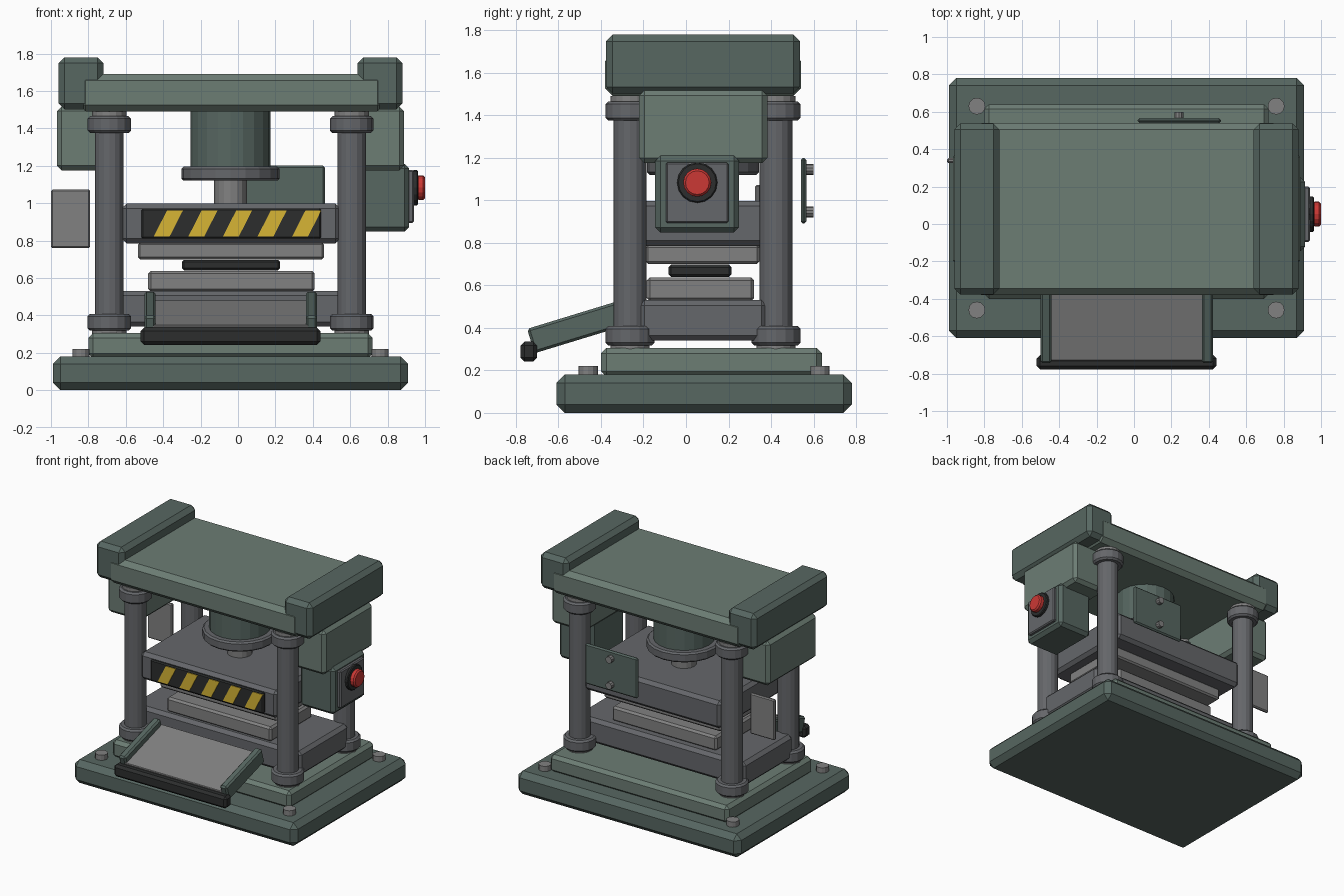
import bpy, bmesh
from math import radians, cos, sin
from mathutils import Matrix, Vector

if "Cube" in bpy.data.objects:
    bpy.data.objects.remove(bpy.data.objects["Cube"])

CX, CY = -0.04, 0.08   # machine axis in plan


def mat(name, r, g, b):
    m = bpy.data.materials.new(name)
    m.diffuse_color = (r, g, b, 1)
    m.use_nodes = True
    m.node_tree.nodes["Principled BSDF"].inputs["Base Color"].default_value = m.diffuse_color
    return m


GREEN = mat("dark_green", 0.095, 0.135, 0.12)
LIGHT = mat("light_green", 0.15, 0.205, 0.175)
STEEL = mat("steel", 0.13, 0.135, 0.145)
PALE = mat("pale_steel", 0.22, 0.22, 0.22)
BLACK = mat("black", 0.025, 0.027, 0.027)
RED = mat("red", 0.6, 0.04, 0.035)
YELLOW = mat("yellow", 0.68, 0.46, 0.035)


def finish(name, bm, loc, material, bevel):
    bmesh.ops.recalc_face_normals(bm, faces=bm.faces)
    me = bpy.data.meshes.new(name)
    bm.to_mesh(me)
    bm.free()
    ob = bpy.data.objects.new(name, me)
    bpy.context.collection.objects.link(ob)
    ob.location = loc
    me.materials.append(material)
    if bevel:
        mod = ob.modifiers.new("bevel", 'BEVEL')
        mod.width, mod.segments = bevel, 1
        mod.limit_method, mod.angle_limit = 'ANGLE', radians(50)
    return ob


def box(name, x, y, z, material, bevel=0.015):
    """Chamfered box from (min, max) pairs."""
    bm = bmesh.new()
    bmesh.ops.create_cube(bm, size=1)
    bmesh.ops.scale(bm, verts=bm.verts, vec=[a[1] - a[0] for a in (x, y, z)])
    return finish(name, bm, [sum(a) / 2 for a in (x, y, z)], material, bevel)


def cyl(name, start, axis, length, r, material, sides=16, bevel=0.0):
    """Cylinder running from start along a unit axis."""
    bm = bmesh.new()
    bmesh.ops.create_cone(bm, cap_ends=True, segments=sides, radius1=r, radius2=r, depth=length)
    axis = Vector(axis)
    rot = Vector((0, 0, 1)).rotation_difference(axis).to_matrix()
    bmesh.ops.rotate(bm, verts=bm.verts, matrix=rot)
    return finish(name, bm, Vector(start) + axis * length / 2, material, bevel)


Z = (0, 0, 1)

# Base plates and anchor bolts
box("base_plate", (-0.99, 0.91), (-0.61, 0.78), (0, 0.18), GREEN, 0.04)
box("base_step", (-0.80, 0.72), (-0.40, 0.64), (0.17, 0.305), LIGHT, 0.025)
for i in (-1, 1):
    for j in (-1, 1):
        cyl("anchor_bolt", (CX + 0.8 * i, 0.085 + 0.545 * j, 0.17), Z, 0.05, 0.045, PALE, 12)

# Four guide columns with collars and end rings
for i in (-1, 1):
    for j in (-1, 1):
        x, y = CX + 0.648 * i, CY + 0.343 * j
        cyl("guide_column", (x, y, 0.29), Z, 1.22, 0.077, STEEL)
        cyl("lower_ring", (x, y, 0.30), Z, 0.03, 0.092, PALE)
        cyl("lower_collar", (x, y, 0.318), Z, 0.09, 0.116, STEEL, 16, 0.013)
        cyl("upper_collar", (x, y, 1.375), Z, 0.09, 0.116, STEEL, 16, 0.013)
        cyl("upper_ring", (x, y, 1.46), Z, 0.03, 0.092, PALE)

# Bed and die stack
box("bed", (-0.76, 0.68), (-0.22, 0.38), (0.34, 0.53), STEEL, 0.025)
box("lower_die", (-0.48, 0.41), (-0.185, 0.32), (0.525, 0.638), PALE, 0.015)
box("die_pad", (-0.30, 0.225), (-0.083, 0.215), (0.64, 0.697), BLACK, 0.012)
box("upper_die", (-0.535, 0.46), (-0.19, 0.345), (0.70, 0.79), PALE, 0.012)
box("ram_block", (-0.62, 0.545), (-0.31, 0.47), (0.785, 0.997), STEEL, 0.025)

# Hazard panel with slanted stripes
box("hazard_panel", (-0.515, 0.445), (-0.33, -0.30), (0.81, 0.972), BLACK, 0.008)
for i in range(5):
    bm = bmesh.new()
    x = -0.45 + 0.185 * i
    vs = [bm.verts.new((x + a, 0, b)) for a, b in ((0, 0.823), (0.085, 0.823), (0.155, 0.96), (0.07, 0.96))]
    f = bm.faces.new(vs)
    ext = bmesh.ops.extrude_face_region(bm, geom=[f])["geom"]
    bmesh.ops.translate(bm, verts=[v for v in ext if isinstance(v, bmesh.types.BMVert)], vec=(0, 0.01, 0))
    finish("hazard_stripe", bm, (0, -0.335, 0), YELLOW, 0)

# Hydraulic cylinder
cyl("piston_rod", (CX, CY, 0.98), Z, 0.16, 0.088, PALE)
cyl("cylinder_flange", (CX, CY, 1.12), Z, 0.075, 0.263, STEEL, 20, 0.012)
cyl("cylinder_body", (CX, CY, 1.18), Z, 0.33, 0.215, GREEN, 20)

# Top beam, end caps and hanging side boxes
box("top_beam", (-0.85, 0.78), (-0.38, 0.54), (1.49, 1.69), LIGHT, 0.035)
for s in (-1, 1):
    def side(a, b):
        return tuple(sorted((CX + s * a, CX + s * b)))
    box("beam_end_cap", side(0.68, 0.92), (-0.377, 0.537), (1.502, 1.78), GREEN, 0.032)
    box("side_box", side(0.63, 0.928), (-0.22, 0.383), (1.175, 1.517), LIGHT, 0.025)

# Control box with stop button
box("control_box", (0.62, 0.915), (-0.145, 0.25), (0.848, 1.21), GREEN, 0.025)
box("control_panel", (0.90, 0.94), (-0.095, 0.20), (0.893, 1.178), STEEL, 0.008)
cyl("button_bezel", (0.935, 0.053, 1.083), (1, 0, 0), 0.027, 0.095, BLACK, 16, 0.006)
cyl("stop_button", (0.955, 0.053, 1.083), (1, 0, 0), 0.045, 0.066, RED, 16, 0.01)

# Thin left plate and rear access panel with knobs
box("left_plate", (-1.0, -0.79), (0.325, 0.352), (0.76, 1.072), PALE, 0.008)
box("rear_panel", (0.02, 0.465), (0.54, 0.566), (0.89, 1.2), GREEN, 0.01)
for z in (0.945, 1.145):
    cyl("panel_knob", (0.24, 0.56, z), (0, 1, 0), 0.04, 0.026, PALE, 10)

# Sloping feed tray, side rails and front lip
tray = [box("tray_plate", (-0.46, 0.38), (-0.74, -0.28), (0.38, 0.415), PALE, 0.005),
        box("tray_rail", (-0.50, -0.44), (-0.74, -0.28), (0.345, 0.465), GREEN, 0.012),
        box("tray_rail", (0.363, 0.423), (-0.74, -0.28), (0.345, 0.465), GREEN, 0.012)]
pivot = Vector((0, -0.51, 0.405))
rot = Matrix.Rotation(radians(17), 3, 'X')
for ob in tray:
    ob.location = pivot + rot @ (ob.location - pivot)
    ob.rotation_euler.x = radians(17)
box("tray_lip", (-0.52, 0.44), (-0.778, -0.70), (0.242, 0.335), BLACK, 0.018)
